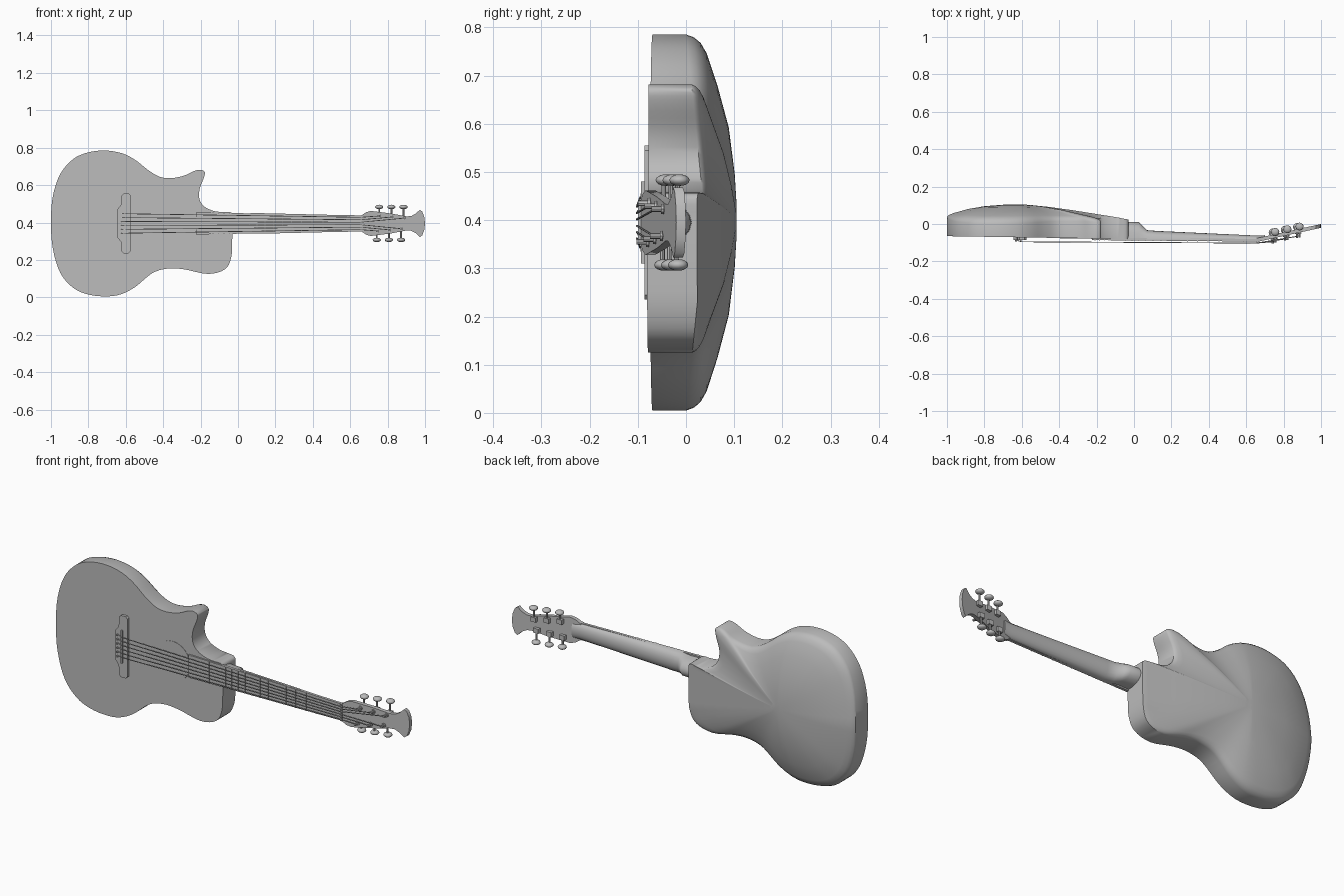
import bpy, bmesh, math
from mathutils import Vector

if "Cube" in bpy.data.objects:
    bpy.data.objects.remove(bpy.data.objects["Cube"], do_unlink=True)

grey = bpy.data.materials.new("plain grey")
grey.use_nodes = True
COLOUR = (0.5, 0.5, 0.5, 1)
grey.diffuse_color = COLOUR
grey.node_tree.nodes["Principled BSDF"].inputs["Base Color"].default_value = COLOUR

MID = 0.395     # height of the string axis
NUT = 0.655
SADDLE = -0.605


def finish(name, bm, angle=35):
    bmesh.ops.recalc_face_normals(bm, faces=bm.faces)
    mesh = bpy.data.meshes.new(name)
    bm.to_mesh(mesh)
    bm.free()
    mesh.materials.append(grey)
    mesh.shade_smooth()
    mesh.set_sharp_from_angle(angle=math.radians(angle))
    obj = bpy.data.objects.new(name, mesh)
    bpy.context.collection.objects.link(obj)
    return obj


def loft(name, rings, angle=35):
    """Skin closed rings of equal length and cap both ends."""
    bm = bmesh.new()
    rows = [[bm.verts.new(p) for p in ring] for ring in rings]
    n = len(rows[0])
    for a, b in zip(rows, rows[1:]):
        for i in range(n):
            j = (i + 1) % n
            bm.faces.new((a[i], a[j], b[j], b[i]))
    bm.faces.new(rows[0])
    bm.faces.new(rows[-1])
    return finish(name, bm, angle)


def plate(name, outline, front, back):
    """Extrude an x-z outline between two depth functions of x."""
    return loft(name, [[(x, f(x), z) for x, z in outline] for f in (front, back)])


def tube(name, points, radius, sides=8):
    """Round rod through points, each ring square to the overall direction."""
    points = [Vector(p) for p in points]
    turn = (points[-1] - points[0]).to_track_quat('Z', 'Y')
    circle = [turn @ Vector((math.cos(a), math.sin(a), 0)) * radius
              for a in (math.tau * i / sides for i in range(sides))]
    return loft(name, [[p + c for c in circle] for p in points])


def ellipsoid(name, centre, size):
    bm = bmesh.new()
    bmesh.ops.create_uvsphere(bm, u_segments=12, v_segments=8, radius=1)
    bmesh.ops.scale(bm, vec=size, verts=bm.verts)
    bmesh.ops.translate(bm, vec=centre, verts=bm.verts)
    return finish(name, bm, 60)


def box(name, low, high):
    (x0, y0, z0), (x1, y1, z1) = low, high
    return plate(name, [(x0, z0), (x1, z0), (x1, z1), (x0, z1)],
                 lambda x: y0, lambda x: y1)


def spline(points, steps):
    """Closed smooth curve through the points."""
    n, out = len(points), []
    for i in range(n):
        a, b, c, d = (Vector(points[(i + k) % n]) for k in (-1, 0, 1, 2))
        for s in range(steps):
            t = s / steps
            out.append(0.5 * (2 * b + (c - a) * t + (2 * a - 5 * b + 4 * c - d) * t * t
                              + (3 * b - a - 3 * c + d) * t ** 3))
    return out


def ramp(table, x):
    """Piecewise linear lookup."""
    if x <= table[0][0]:
        return table[0][1]
    for (x0, y0), (x1, y1) in zip(table, table[1:]):
        if x <= x1:
            return y0 + (y1 - y0) * (x - x0) / (x1 - x0)
    return table[-1][1]


def top_y(x):
    return -0.081 - 0.016 * x


def board_y(x):
    return -0.088 - 0.009 * x


def head_y(x):
    return -0.095 + 0.22 * (x - 0.66)


# Body: flat top, upright sides and a domed back, with one cutaway
outline = spline([
    (-1, .4), (-.99, .54), (-.95, .66), (-.88, .74), (-.8, .775), (-.71, .785),
    (-.62, .77), (-.55, .735), (-.48, .68), (-.42, .645), (-.36, .637), (-.29, .65),
    (-.235, .675), (-.2, .682), (-.178, .67), (-.182, .64), (-.205, .58), (-.206, .525),
    (-.18, .485), (-.13, .462), (-.085, .456), (-.035, .452), (-.031, .4), (-.031, .3),
    (-.037, .21), (-.07, .15), (-.16, .125), (-.29, .15), (-.38, .153), (-.46, .128),
    (-.55, .055), (-.63, .015), (-.71, .005), (-.8, .015), (-.88, .05), (-.95, .13),
    (-.99, .26)], 4)
spine = [(-1, .08), (-.9, .105), (-.75, .106), (-.6, .105), (-.45, .094), (-.2, .07), (-.03, .035)]
dome = [(1, 0), (.985, .15), (.955, .28), (.9, .4), (.72, .62), (.5, .84), (.25, .96), (.08, 1)]
hub = Vector((-.6, .4))


def edge_y(p):
    return min(0.04 - 0.1 * abs(p.y - MID), ramp(spine, p.x) - 0.012)


rings = [[(p.x, top_y(p.x), p.y) for p in outline]]
for scale, rise in dome:
    ring = []
    for p in outline:
        q = hub + (p - hub) * scale
        low = edge_y(p)
        ring.append((q.x, low + (ramp(spine, q.x) - low) * rise, q.y))
    rings.append(ring)
loft("body", rings, 40)

# Sound hole disc
disc = [(-.32 + .1 * math.cos(a), MID + .1 * math.sin(a))
        for a in (math.tau * i / 40 for i in range(40))]
plate("sound_hole", disc, lambda x: top_y(x) - .0015, top_y)

# Bridge with saddle and pins
half = [(-.575, 0), (-.575, .15), (-.585, .16), (-.612, .16), (-.622, .15), (-.625, .1), (-.645, .075)]
bridge = [(x, MID + z) for x, z in half] + [(x, MID - z) for x, z in reversed(half[1:])]
plate("bridge", bridge, lambda x: -.086, lambda x: -.068)
box("saddle", (-.609, -.093, MID - .085), (-.601, -.08, MID + .085))

# Neck with heel: half-round sections
sections = [(-.045, .05, .012), (.025, .048, .01), (.045, .05, -.008), (.07, .055, -.033),
            (.12, .055, -.037), (.66, .042, -.062), (.7, .042, -.06)]
rings = []
for x, wide, back in sections:
    front = max(board_y(x), head_y(x)) + .006
    arc = [math.pi * i / 10 for i in range(11)]
    rings.append([(x, front + (back - front) * math.sin(a) ** .8, MID + wide * math.cos(a))
                  for a in arc])
loft("neck", rings, 40)

# Fretboard, frets and nut
def board_half(x):
    return 0.055 - 0.018 * x


ends = [(-.225, -1), (NUT, -1), (NUT, 1), (-.225, 1)]
plate("fretboard", [(x, MID + s * board_half(x)) for x, s in ends],
      board_y, lambda x: board_y(x) + .014)
for n in range(1, 21):
    x = SADDLE + (NUT - SADDLE) * 2 ** (-n / 12)
    w = board_half(x)
    box(f"fret_{n}", (x - .002, board_y(x) - .002, MID - w), (x + .002, board_y(x), MID + w))
box("nut", (NUT, -.1, MID - .043), (NUT + .01, -.075, MID + .043))

# Headstock with flared tip, tilted back
half = [(.655, .04), (.685, .06), (.71, .067), (.82, .053), (.9, .038), (.925, .039),
        (.95, .052), (.972, .073), (.985, .064), (.996, .035), (1, 0)]
head = [(x, MID + z) for x, z in half] + [(x, MID - z) for x, z in reversed(half[:-1])]
plate("headstock", head, head_y, lambda x: head_y(x) + .02)

# Tuners: post, gear case, shaft and button, three on each side
posts = {}
for side, label, shift in ((1, "upper", 0), (-1, "lower", -.013)):
    for k in range(3):
        x = .755 + .065 * k + shift
        y = head_y(x)
        z = MID + side * (.04 - .006 * k)
        posts[side, k] = (x, y - .018, z)
        tag = f"{label}_{k + 1}"
        tube(f"post_{tag}", [(x, y + .01, z), (x, y - .026, z)], .006)
        tube(f"washer_{tag}", [(x, y, z), (x, y - .006, z)], .011, 10)
        box(f"gear_case_{tag}", (x - .014, y + .018, z - .012), (x + .014, y + .036, z + .012))
        tube(f"shaft_{tag}", [(x, y + .028, z), (x, y + .028, MID + side * .085)], .005)
        ellipsoid(f"button_{tag}", (x, y + .032, MID + side * .088), (.022, .021, .012))

# Strings from bridge pin over saddle and nut to the posts
for i in range(6):
    u = (i - 2.5) / 2.5
    side = 1 if u > 0 else -1
    k = 5 - i if side > 0 else i
    path = [(-.63, -.084, MID + u * .055), (SADDLE, -.095, MID + u * .052),
            (NUT, -.102, MID + u * .033), posts[side, k]]
    tube(f"string_{i + 1}", path, .0022, 6)
    tube(f"bridge_pin_{i + 1}", [(-.63, -.08, MID + u * .055), (-.63, -.094, MID + u * .055)], .005)
